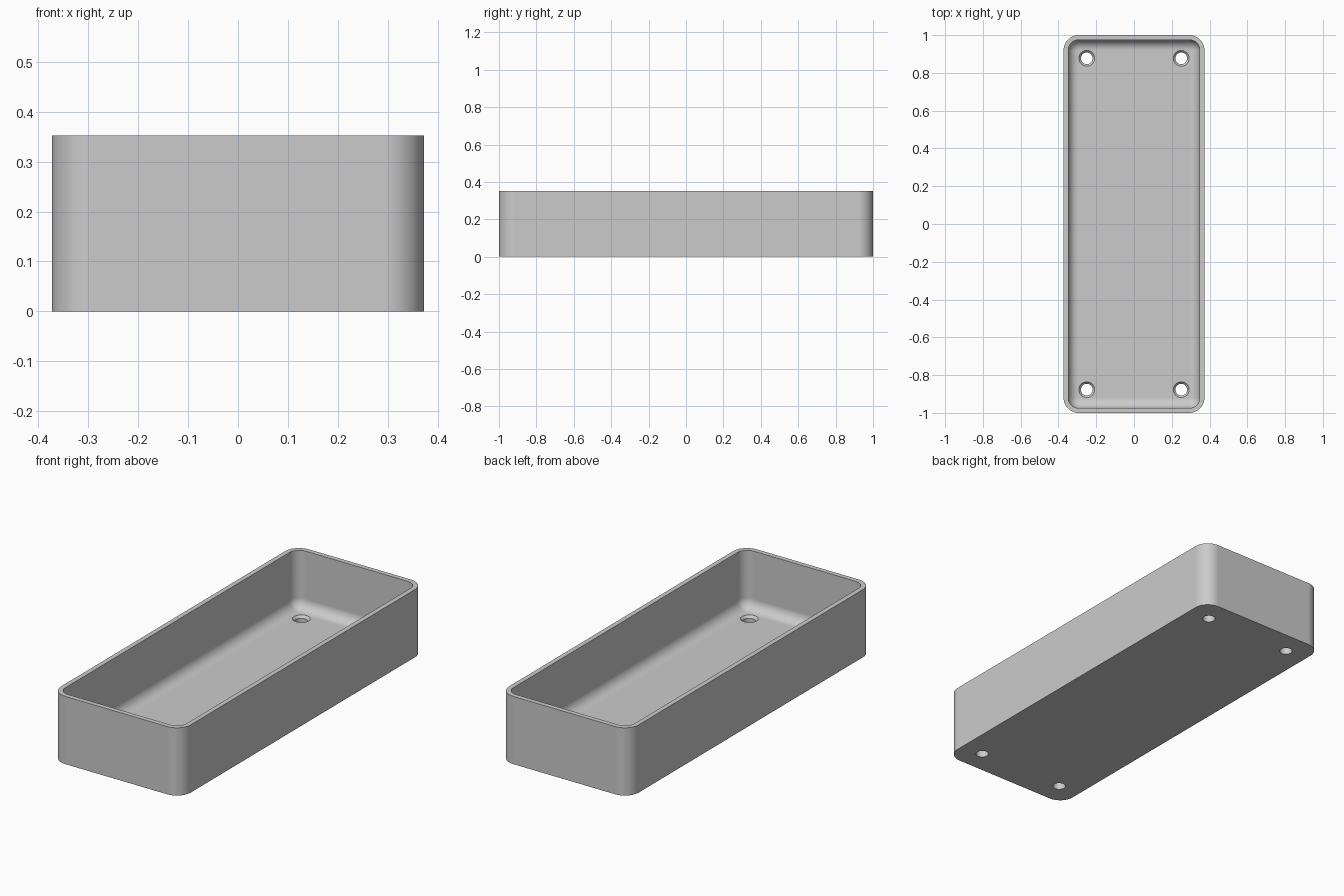
import bpy
import bmesh
from math import cos, sin, pi

HALF_X, HALF_Y, HEIGHT = 0.373, 1.0, 0.352
WALL, FLOOR = 0.025, 0.05
CORNER, FILLET = 0.08, 0.054
ARC_STEPS = 12

if "Cube" in bpy.data.objects:
    bpy.data.objects.remove(bpy.data.objects["Cube"])

grey = bpy.data.materials.new("light grey plastic")
grey.use_nodes = True
colour = (0.6, 0.6, 0.6, 1)
grey.diffuse_color = colour
grey.node_tree.nodes["Principled BSDF"].inputs["Base Color"].default_value = colour


def rounded_ring(bm, inset, z):
    """Rounded rectangle, inset from the outer outline."""
    r = max(CORNER - inset, 0.0008)
    cx, cy = HALF_X - inset - r, HALF_Y - inset - r
    verts = []
    for q, (sx, sy) in enumerate([(1, 1), (-1, 1), (-1, -1), (1, -1)]):
        for i in range(ARC_STEPS + 1):
            a = (q + i / ARC_STEPS) * pi / 2
            verts.append(bm.verts.new((sx * cx + r * cos(a), sy * cy + r * sin(a), z)))
    return verts


def circle_ring(bm, x, y, r, z, steps=32):
    return [bm.verts.new((x + r * cos(2 * pi * i / steps), y + r * sin(2 * pi * i / steps), z))
            for i in range(steps)]


def make_solid(name, make_rings):
    """Skin a stack of rings and cap both ends."""
    bm = bmesh.new()
    rings = make_rings(bm)
    for a, b in zip(rings, rings[1:]):
        for i in range(len(a)):
            j = (i + 1) % len(a)
            bm.faces.new((a[i], a[j], b[j], b[i]))
    bm.faces.new(rings[0][::-1])
    bm.faces.new(rings[-1])
    bmesh.ops.recalc_face_normals(bm, faces=bm.faces)
    mesh = bpy.data.meshes.new(name)
    bm.to_mesh(mesh)
    bm.free()
    mesh.materials.append(grey)
    obj = bpy.data.objects.new(name, mesh)
    bpy.context.collection.objects.link(obj)
    return obj


# Tray section: outer wall, rim, inner wall, floor fillet
section = [(0, 0), (0, HEIGHT), (WALL, HEIGHT)]
for i in range(9):
    a = i / 8 * pi / 2
    section.append((WALL + FILLET * (1 - cos(a)), FLOOR + FILLET * (1 - sin(a))))
tray = make_solid("tray", lambda bm: [rounded_ring(bm, d, z) for d, z in section])
bpy.context.view_layer.objects.active = tray
tray.select_set(True)

# Countersunk screw holes through the floor
hole = [(0.031, -0.05), (0.031, 0.038), (0.042, FLOOR), (0.042, 0.1)]
for x in (-0.25, 0.25):
    for y in (-0.877, 0.877):
        cutter = make_solid("hole_cutter", lambda bm: [circle_ring(bm, x, y, r, z) for r, z in hole])
        cutter.hide_render = True
        cut = tray.modifiers.new("screw_hole", "BOOLEAN")
        cut.operation = "DIFFERENCE"
        cut.solver = "EXACT"
        cut.object = cutter
        bpy.ops.object.modifier_apply(modifier=cut.name)
        bpy.data.objects.remove(cutter)

# Smooth corners and fillet, crisp rim, flat walls
bpy.ops.object.shade_smooth_by_angle(angle=pi / 6)
flat = tray.modifiers.new("flat_walls", "WEIGHTED_NORMAL")
flat.keep_sharp = True
